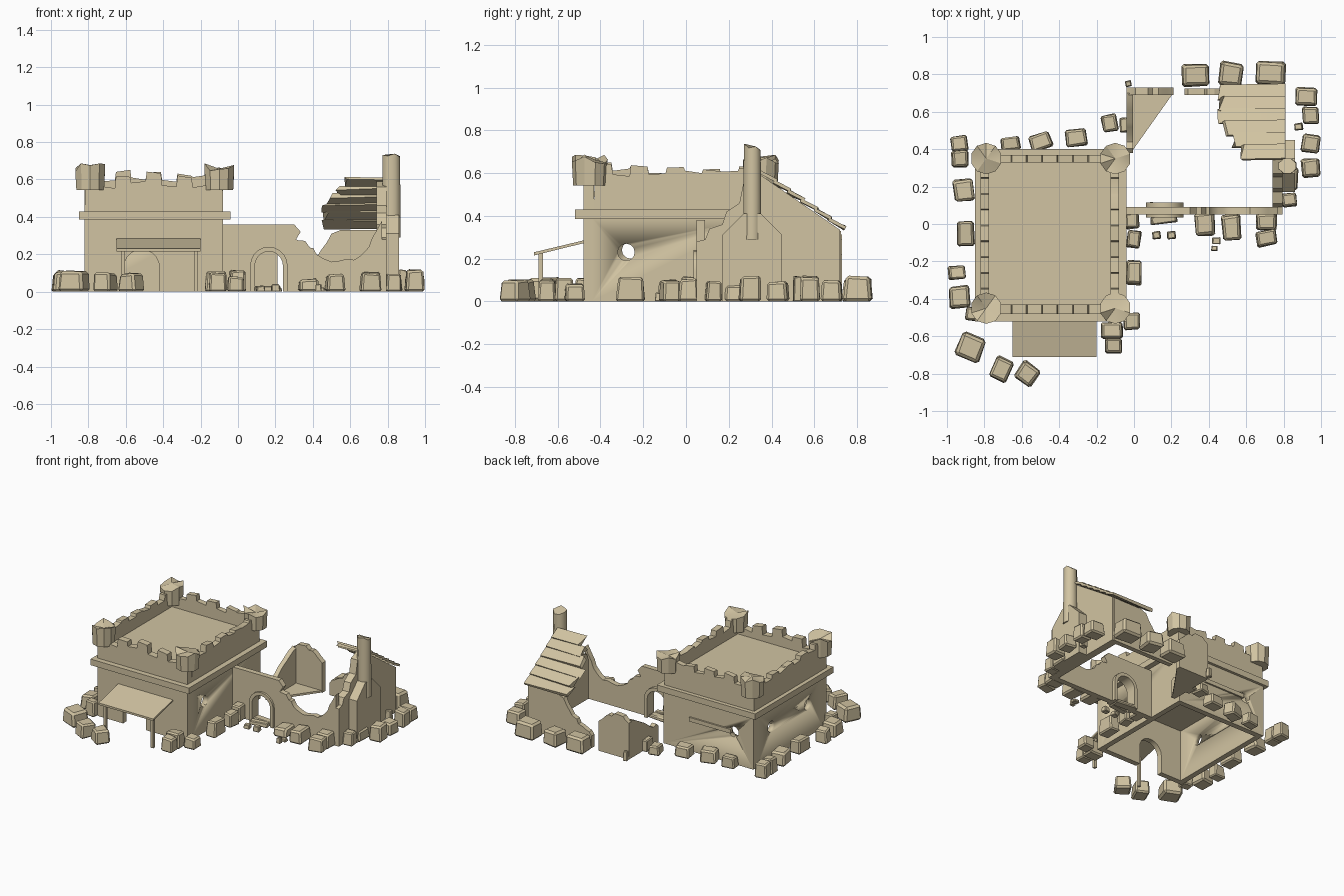
import bpy, bmesh, math, random
from mathutils import Vector, Matrix

if "Cube" in bpy.data.objects:
    bpy.data.objects.remove(bpy.data.objects["Cube"])

random.seed(4)
stone = bpy.data.materials.new("sandstone")
stone.diffuse_color = (0.64, 0.55, 0.36, 1)
stone.use_nodes = True
stone.node_tree.nodes["Principled BSDF"].inputs["Base Color"].default_value = stone.diffuse_color


def finish(name, bm, angle=30):
    bmesh.ops.recalc_face_normals(bm, faces=bm.faces)
    me = bpy.data.meshes.new(name)
    bm.to_mesh(me)
    bm.free()
    me.materials.append(stone)
    ob = bpy.data.objects.new(name, me)
    bpy.context.collection.objects.link(ob)
    bpy.context.view_layer.objects.active = ob
    ob.select_set(True)
    bpy.ops.object.shade_smooth_by_angle(angle=math.radians(angle))
    ob.select_set(False)
    return ob


def prism(name, pts, axis, a, b):
    """Extrude a 2D outline along an axis from a to b."""
    place = {'x': lambda u, v, w: (w, u, v),
             'y': lambda u, v, w: (u, w, v),
             'z': lambda u, v, w: (u, v, w)}[axis]
    bm = bmesh.new()
    lo = [bm.verts.new(place(u, v, a)) for u, v in pts]
    hi = [bm.verts.new(place(u, v, b)) for u, v in pts]
    bm.faces.new(lo)
    bm.faces.new(hi)
    for i in range(len(pts)):
        j = (i + 1) % len(pts)
        bm.faces.new((lo[i], lo[j], hi[j], hi[i]))
    return finish(name, bm)


def box(name, x0, x1, y0, y1, z0, z1):
    return prism(name, [(x0, y0), (x1, y0), (x1, y1), (x0, y1)], 'z', z0, z1)


def arch(cx, r, spring, n=10):
    """Arch outline from left foot over the top to right foot."""
    curve = [(cx - r * math.cos(math.pi * i / n), spring + r * math.sin(math.pi * i / n))
             for i in range(n + 1)]
    return [(cx - r, 0)] + curve + [(cx + r, 0)]


def crumble(pts, steps=4, amount=0.012):
    """Break a top line into small ragged steps."""
    out = [pts[0]]
    for (u0, v0), (u1, v1) in zip(pts, pts[1:]):
        for i in range(1, steps):
            t = i / steps
            out.append((u0 + (u1 - u0) * t + random.uniform(-.3, .3) * (u1 - u0) / steps,
                        v0 + (v1 - v0) * t + random.uniform(-amount, amount)))
        out.append((u1, v1))
    return out


def pierce(wall, centre, axis, r=0.04):
    """Cut a round window through a wall."""
    rot = Matrix.Rotation(math.pi / 2, 4, 'Y' if axis == 'x' else 'X')
    bm = bmesh.new()
    bmesh.ops.create_cone(bm, cap_ends=True, segments=12, radius1=r, radius2=r, depth=0.2,
                          matrix=Matrix.Translation(centre) @ rot)
    cutter = finish("window_cutter", bm)
    cutter.hide_render = True
    cutter.hide_set(True)
    mod = wall.modifiers.new("window", 'BOOLEAN')
    mod.object = cutter
    mod.solver = 'EXACT'


# Keep: hollow lower storey with an arched door and round windows
X0, X1, Y0, Y1 = -0.82, -0.08, -0.48, 0.38
prism("keep_front_wall", [(X0, 0)] + arch(-0.515, 0.095, 0.13) + [(X1, 0), (X1, .39), (X0, .39)],
      'y', Y0, Y0 + .04)
back = box("keep_back_wall", X0, X1, Y1 - .04, Y1, 0, .39)
left = box("keep_left_wall", X0, X0 + .04, Y0 + .04, Y1 - .04, 0, .39)
right = box("keep_right_wall", X1 - .04, X1, Y0 + .04, Y1 - .04, 0, .39)
pierce(right, (X1, -.28, .23), 'x')
pierce(left, (X0, .17, .24), 'x')
pierce(left, (X0, -.26, .24), 'x')
pierce(back, (-.66, Y1, .24), 'y')
box("back_beam", -.64, -.3, Y1 - .01, Y1 + .012, .225, .255)
box("keep_ledge", -.85, -.04, -.52, .40, .385, .43)
box("keep_roof", X0 + .03, X1 - .03, Y0 + .05, Y1 - .05, .49, .515)


# Broken battlements round the roof
def battlement(name, a, b, axis, w0, w1, low):
    n = 9
    top = []
    for i in range(n):
        z = (.635 if i % 2 == 0 else low) + random.uniform(-.02, .015)
        u0, u1 = a + (b - a) * i / n, a + (b - a) * (i + 1) / n
        top += [(u0 + .003, z), (u1 - .003, z + random.uniform(-.015, .015))]
    prism(name, [(a, .42)] + top + [(b, .42)], axis, w0, w1)


battlement("front_battlement", X0, X1, 'y', Y0, Y0 + .05, .57)
battlement("back_battlement", X0, X1, 'y', Y1 - .05, Y1 - .01, .60)
battlement("left_battlement", Y0 + .05, Y1 - .05, 'x', X0, X0 + .045, .60)
battlement("right_battlement", Y0 + .05, Y1 - .05, 'x', X1 - .045, X1, .60)

# Corner turrets
for x in (-.79, -.10):
    for y in (-.45, .35):
        bm = bmesh.new()
        bmesh.ops.create_cone(bm, cap_ends=True, cap_tris=True, segments=10, radius1=.078,
                              radius2=.084, depth=.115, matrix=Matrix.Translation((x, y, .6)))
        for v in bm.verts:
            if v.co.z > .6:
                v.co.z += random.uniform(-.015, .03)
        finish("corner_turret", bm)

# Sloped porch roof on two posts
prism("porch_roof", [(-.71, .215), (-.48, .272), (-.48, .285), (-.71, .23)], 'x', -.65, -.20)
for x in (-.615, -.225):
    box("porch_post", x - .01, x + .01, -.69, -.67, 0, .225)

# Ruined courtyard front wall with gateway
ruin = crumble([(.77, .38), (.70, .24), (.62, .17), (.50, .16), (.42, .20), (.36, .27),
                (.31, .28)], 3)
prism("courtyard_front_wall", [(-.08, 0)] + arch(.165, .08, .14) + [(.77, 0)] + ruin
      + [(.335, .32), (.30, .36), (-.08, .36)], 'y', .05, .09)
prism("gateway_surround", arch(.165, .10, .14) + arch(.165, .075, .14)[::-1], 'y', .035, .115)

# Ruined back corner of the courtyard
prism("corner_back_wall", [(-.04, 0), (.21, 0)]
      + crumble([(.21, .22), (.13, .29), (.04, .31), (-.04, .27)], 3), 'y', .69, .73)
prism("corner_side_wall", [(.38, 0), (.70, 0)]
      + crumble([(.70, .28), (.58, .22), (.48, .15), (.38, .12)], 3), 'x', -.04, -.005)
prism("corner_floor", [(-.01, .70), (-.01, .39), (.21, .70)], 'z', 0, .015)

# Back wall of the ruined house
prism("house_back_wall", [(.27, 0), (.78, 0), (.78, .33), (.55, .33)]
      + crumble([(.50, .31), (.43, .20), (.34, .14), (.27, .09)], 3), 'y', .69, .725)

# Gable wall
prism("gable_wall", [(.05, 0), (.72, 0), (.72, .335), (.35, .59), (.27, .56), (.25, .46), (.19, .42),
                     (.17, .36), (.11, .34), (.09, .29), (.05, .28)], 'x', .74, .795)

# Chimney breast narrowing into a broken stack
prism("chimney_breast", [(.17, 0), (.45, 0), (.45, .31), (.35, .41), (.27, .41), (.17, .31)],
      'x', .78, .86)
bm = bmesh.new()
bmesh.ops.create_cone(bm, cap_ends=True, segments=8, radius1=.054, radius2=.05, depth=.42,
                      matrix=Matrix.Translation((.82, .31, .50)) @ Matrix.Rotation(math.pi / 8, 4, 'Z'))
for v in bm.verts:
    v.co.y = .31 + (v.co.y - .31) * .85
    if v.co.z > .6:
        v.co.z += .012 - (v.co.y - .31) * .25 + random.uniform(-.008, .008)
finish("chimney_stack", bm, 50)

# Overlapping roof planks, ragged at the open end
slope = math.atan2(.26, .38)
for i, x0 in enumerate((.58, .54, .49, .46, .47, .46)):
    y, z = .385 + i * .064, .585 - i * .044
    bm = bmesh.new()
    m = (Matrix.Translation(((x0 + .81) / 2, y, z)) @ Matrix.Rotation(-slope + .12, 4, 'X')
         @ Matrix.Rotation(random.uniform(-.03, .03), 4, 'Z')
         @ Matrix.Diagonal((.81 - x0, .088, .016, 1)))
    bmesh.ops.create_cube(bm, size=1, matrix=m)
    for v in bm.verts:
        if v.co.x < .65:
            v.co += Vector((random.uniform(-.02, .02), 0, random.uniform(-.012, .004)))
    finish("roof_plank", bm)


# Fallen blocks: x, y, width, depth
def blocks(name, spots, h0, h1, turn):
    for x, y, w, d in spots:
        h = random.uniform(h0, h1)
        bm = bmesh.new()
        bmesh.ops.create_cube(bm, size=1)
        for v in bm.verts:
            k = .88 if v.co.z > 0 else 1
            v.co = Vector((v.co.x * w * k * random.uniform(.85, 1), v.co.y * d * k * random.uniform(.85, 1),
                           (v.co.z + .5) * h * (random.uniform(.85, 1) if v.co.z > 0 else 1)))
        bmesh.ops.bevel(bm, geom=bm.edges[:], offset=min(w, d) * .1, segments=1, affect='EDGES')
        bm.transform(Matrix.Translation((x, y, 0))
                     @ Matrix.Rotation(turn + random.uniform(-.15, .15), 4, 'Z'))
        finish(name, bm)


blocks("left_block", [(-.935, .43, .10, .09), (-.93, .35, .1, .1), (-.91, .18, .12, .13),
                      (-.9, -.05, .1, .15), (-.945, -.26, .1, .08), (-.935, -.39, .12, .13),
                      (-.86, -.48, .09, .08)], .09, .13, 0)
blocks("front_block", [(-.875, -.66, .15, .15), (-.71, -.775, .11, .13), (-.57, -.80, .12, .12)],
       .09, .12, -.5)
blocks("back_block", [(-.66, .43, .11, .08), (-.5, .44, .13, .1), (-.31, .46, .13, .1),
                      (-.13, .54, .09, .1), (-.05, .53, .06, .09), (-.03, .75, .035, .035)], .07, .11, .2)
blocks("keep_side_block", [(-.01, .02, .08, .1), (0, -.08, .08, .1), (0, -.26, .09, .14),
                           (-.01, -.52, .1, .1), (-.12, -.57, .13, .1), (-.11, -.65, .1, .09)], .08, .13, 0)
blocks("gate_rubble", [(.155, .08, .18, .07), (.16, .025, .16, .05), (.12, -.06, .05, .045),
                       (.2, -.06, .05, .045), (.44, -.09, .05, .04), (.43, -.13, .035, .03)], .02, .05, 0)
blocks("courtyard_block", [(.38, 0, .12, .14), (.52, -.02, .11, .15), (.71, .01, .12, .1),
                           (.71, -.075, .12, .09), (.83, .13, .09, .08), (.83, .24, .1, .13)], .07, .12, .1)
blocks("right_block", [(.945, .43, .11, .11), (.945, .3, .11, .11), (.88, .52, .05, .04),
                       (.945, .58, .10, .1), (.92, .68, .13, .11)], .08, .13, 0)
blocks("rear_block", [(.33, .795, .16, .13), (.52, .80, .14, .14), (.73, .805, .18, .14)], .10, .13, -.1)
